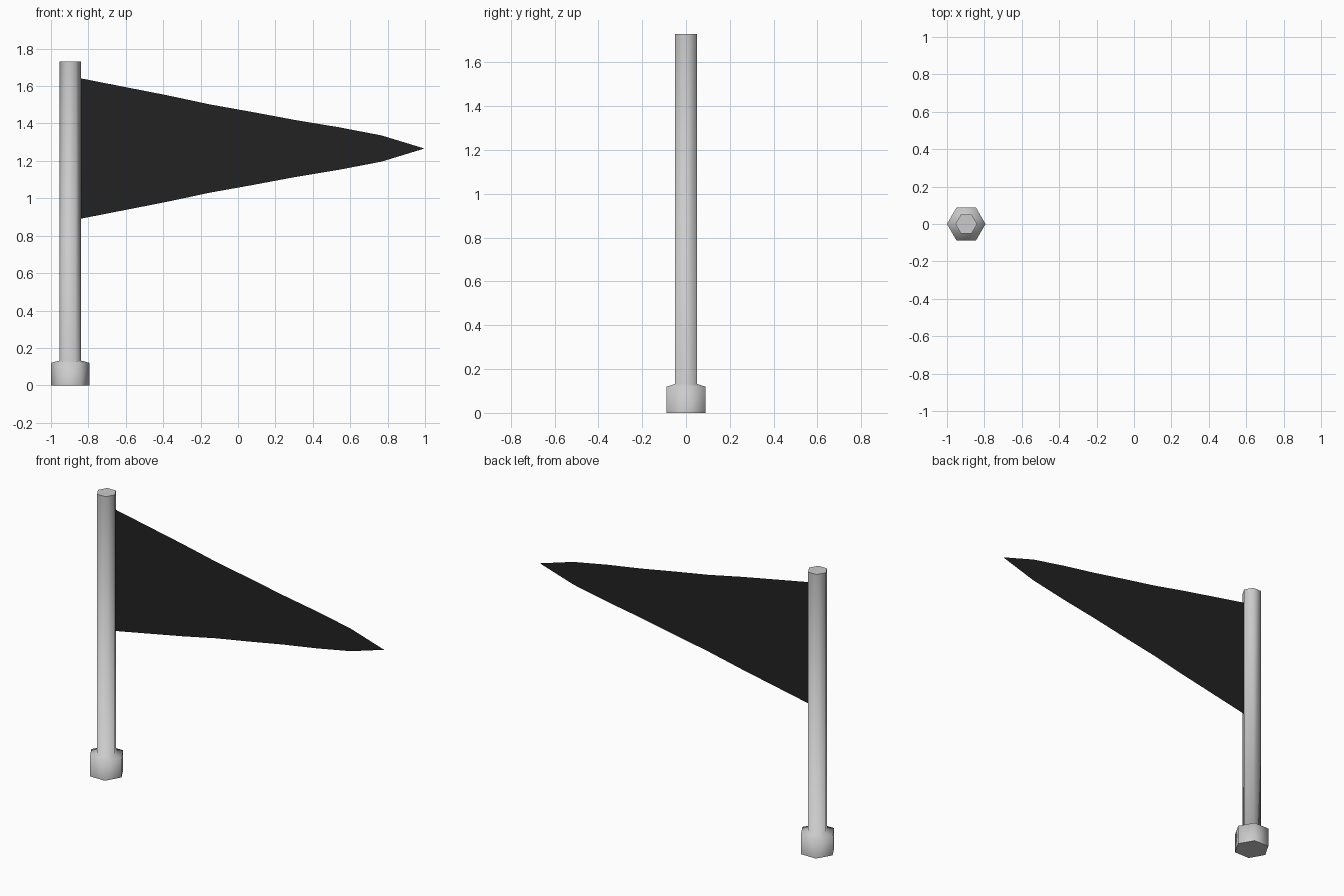
import bpy
import bmesh
import math

cube = bpy.data.objects.get("Cube")
if cube:
    bpy.data.objects.remove(cube, do_unlink=True)


def make_material(name, color):
    mat = bpy.data.materials.new(name)
    mat.use_nodes = True
    mat.diffuse_color = color
    bsdf = next(n for n in mat.node_tree.nodes if n.type == 'BSDF_PRINCIPLED')
    bsdf.inputs["Base Color"].default_value = color
    return mat


def make_object(name, bm, mat):
    mesh = bpy.data.meshes.new(name)
    bm.to_mesh(mesh)
    bm.free()
    mesh.materials.append(mat)
    obj = bpy.data.objects.new(name, mesh)
    bpy.context.collection.objects.link(obj)
    return obj


grey = make_material("light grey", (0.6, 0.6, 0.6, 1))
black = make_material("black", (0.016, 0.016, 0.016, 1))

# Pole and foot: one six-sided turned profile of (radius, height)
POLE_X, SIDES = -0.897, 6
profile = [(0.103, 0), (0.103, 0.12), (0.058, 0.132), (0.058, 1.73)]
bm = bmesh.new()
rings = []
for radius, height in profile:
    angles = [math.tau * i / SIDES for i in range(SIDES)]
    rings.append([bm.verts.new((POLE_X + radius * math.cos(a),
                                radius * math.sin(a), height)) for a in angles])
for low, high in zip(rings, rings[1:]):
    for i in range(SIDES):
        j = (i + 1) % SIDES
        bm.faces.new((low[i], low[j], high[j], high[i])).smooth = True

# Flat end caps with crisp rims
for cap in (bm.faces.new(rings[0][::-1]), bm.faces.new(rings[-1])):
    for edge in cap.edges:
        edge.smooth = False
make_object("flag_pole", bm, grey)

# Pennant: a thin sheet of strips tapering to a point
START_X, STEP, MID_Z = -0.84, 0.2296, 1.266
half_heights = [0.375, 0.33, 0.285, 0.236, 0.195, 0.152, 0.114, 0.07]
bm = bmesh.new()
columns = []
for i, half in enumerate(half_heights):
    x = START_X + STEP * i
    columns.append([bm.verts.new((x, 0, MID_Z + s * half)) for s in (-1, 1)])
for a, b in zip(columns, columns[1:]):
    bm.faces.new((a[0], b[0], b[1], a[1]))
tip = bm.verts.new((START_X + STEP * len(half_heights), 0, MID_Z))
bm.faces.new((columns[-1][0], tip, columns[-1][1]))
make_object("pennant", bm, black)
